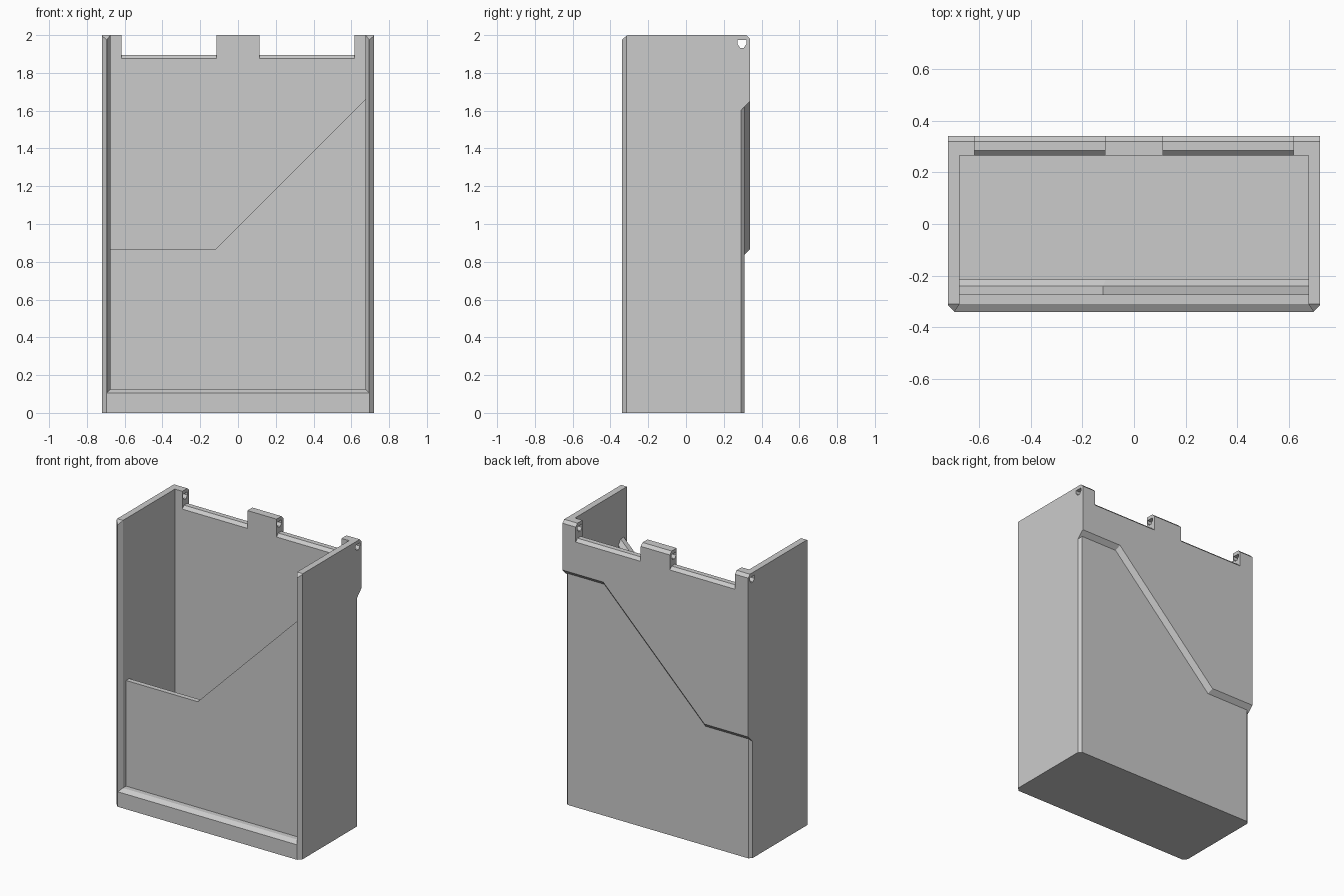
import bpy
import bmesh

cube = bpy.data.objects.get("Cube")
if cube:
    bpy.data.objects.remove(cube, do_unlink=True)

W, D, H = 0.72, 0.34, 2.0      # half width, half depth, height
IN = 0.675                     # inner half width
ABOVE = 2.1                    # cutters run out past the top


def finish(name, bm):
    bmesh.ops.recalc_face_normals(bm, faces=bm.faces)
    mesh = bpy.data.meshes.new(name)
    bm.to_mesh(mesh)
    bm.free()
    obj = bpy.data.objects.new(name, mesh)
    bpy.context.collection.objects.link(obj)
    return obj


def loft(name, sections, axis="y"):
    """Skin matching outlines; each section is (position on axis, outline)."""
    bm = bmesh.new()
    place = {"x": lambda p, a, b: (p, a, b),
             "y": lambda p, a, b: (a, p, b),
             "z": lambda p, a, b: (a, b, p)}[axis]
    rings = [[bm.verts.new(place(p, a, b)) for a, b in pts] for p, pts in sections]
    n = len(rings[0])
    for r, s in zip(rings, rings[1:]):
        for i in range(n):
            j = (i + 1) % n
            bm.faces.new((r[i], r[j], s[j], s[i]))
    bm.faces.new(rings[0])
    bm.faces.new(rings[-1])
    return finish(name, bm)


def hull(name, points):
    bm = bmesh.new()
    for p in points:
        bm.verts.new(p)
    bmesh.ops.convex_hull(bm, input=bm.verts)
    return finish(name, bm)


def box(name, x0, x1, y0, y1, z0, z1):
    return hull(name, [(x, y, z) for x in (x0, x1) for y in (y0, y1) for z in (z0, z1)])


def opening(w, z):
    return [(-w, z), (w, z), (w, ABOVE), (-w, ABOVE)]


def panel_gap(d):
    """Space above the front panel, its lower edge offset by d."""
    return [(-IN, 0.865 - d), (-0.12 + 0.414 * d, 0.865 - d),
            (IN, 1.66 - 1.414 * d), (IN, ABOVE), (-IN, ABOVE)]


def back_recess(d):
    """Lower part of the back, its upper edge offset down by d."""
    k = 0.414 * d
    return [(-0.8, -0.1), (0.8, -0.1), (0.8, 1.65 - d), (0.405 + k, 1.65 - d),
            (-0.38 + k, 0.865 - d), (-0.8, 0.865 - d)]


# Outer block with bevelled front corners
F = 0.025
shell = loft("case_shell", [(z, [(-W, D), (-W, -D + F), (-W + F, -D),
                                 (W - F, -D), (W, -D + F), (W, D)]) for z in (0, H)], "z")

cutters = [
    # Inner compartment
    box("cavity", -IN, IN, -0.215, 0.265, 0.06, ABOVE),
    # Recess in front of the panel, with a sloped rim
    loft("front_recess", [(-0.36, opening(0.708, 0.092)), (-0.31, opening(IN, 0.125)),
                          (-0.275, opening(IN, 0.125))]),
    # Angled cutaway above the panel, bevelled on the inside
    loft("panel_cutaway", [(-0.3, panel_gap(0)), (-0.24, panel_gap(0)),
                           (-0.19, panel_gap(0.05))]),
    # Stepped lower back
    loft("back_step", [(0.31, back_recess(0.028)), (0.37, back_recess(-0.032))]),
    # Bevels on the top front and top back edges
    loft("top_front_bevel", [(x, [(-0.31, H), (-0.35, H - 0.033), (-0.4, H), (-0.35, ABOVE)])
                             for x in (-1, 1)], "x"),
    loft("top_back_bevel", [(x, [(0.32, H), (0.36, H - 0.04), (0.36, ABOVE), (0.32, ABOVE)])
                            for x in (-1, 1)], "x"),
    # Pin hole through all hinge lugs
    loft("pin_hole", [(x, [(0.272, 1.975), (0.32, 1.975), (0.32, 1.953), (0.306, 1.933),
                           (0.286, 1.933), (0.272, 1.953)]) for x in (-1, 1)], "x"),
]

# Bevelled lower back corners and hinge notches on each side
for side, top in ((-1, 0.865), (1, 1.65)):
    tri = [(0.69, 0.32), (0.73, 0.28), (0.74, 0.33)]
    cutters.append(hull("back_corner", [(side * x, y, z) for x, y in tri
                                        for z in (-0.1, top + y - 0.338)]))
    notch = [(0.25, 1.86), (0.285, 1.895), (0.32, 1.895), (0.36, 1.855),
             (0.36, ABOVE), (0.25, ABOVE)]
    cutters.append(loft("hinge_notch", [(side * x, notch) for x in (0.113, 0.617)], "x"))

# Carve the shell
bpy.context.view_layer.objects.active = shell
for cutter in cutters:
    cutter.hide_render = True
    mod = shell.modifiers.new(cutter.name, "BOOLEAN")
    mod.operation = "DIFFERENCE"
    mod.solver = "EXACT"
    mod.object = cutter
    bpy.ops.object.modifier_apply(modifier=mod.name)
    bpy.data.objects.remove(cutter, do_unlink=True)

# Single plain grey
grey = bpy.data.materials.new("plain_grey")
grey.use_nodes = True
color = (0.6, 0.6, 0.6, 1)
grey.diffuse_color = color
grey.node_tree.nodes["Principled BSDF"].inputs["Base Color"].default_value = color
shell.data.materials.clear()
shell.data.materials.append(grey)
for poly in shell.data.polygons:
    poly.material_index = 0
    poly.use_smooth = False
